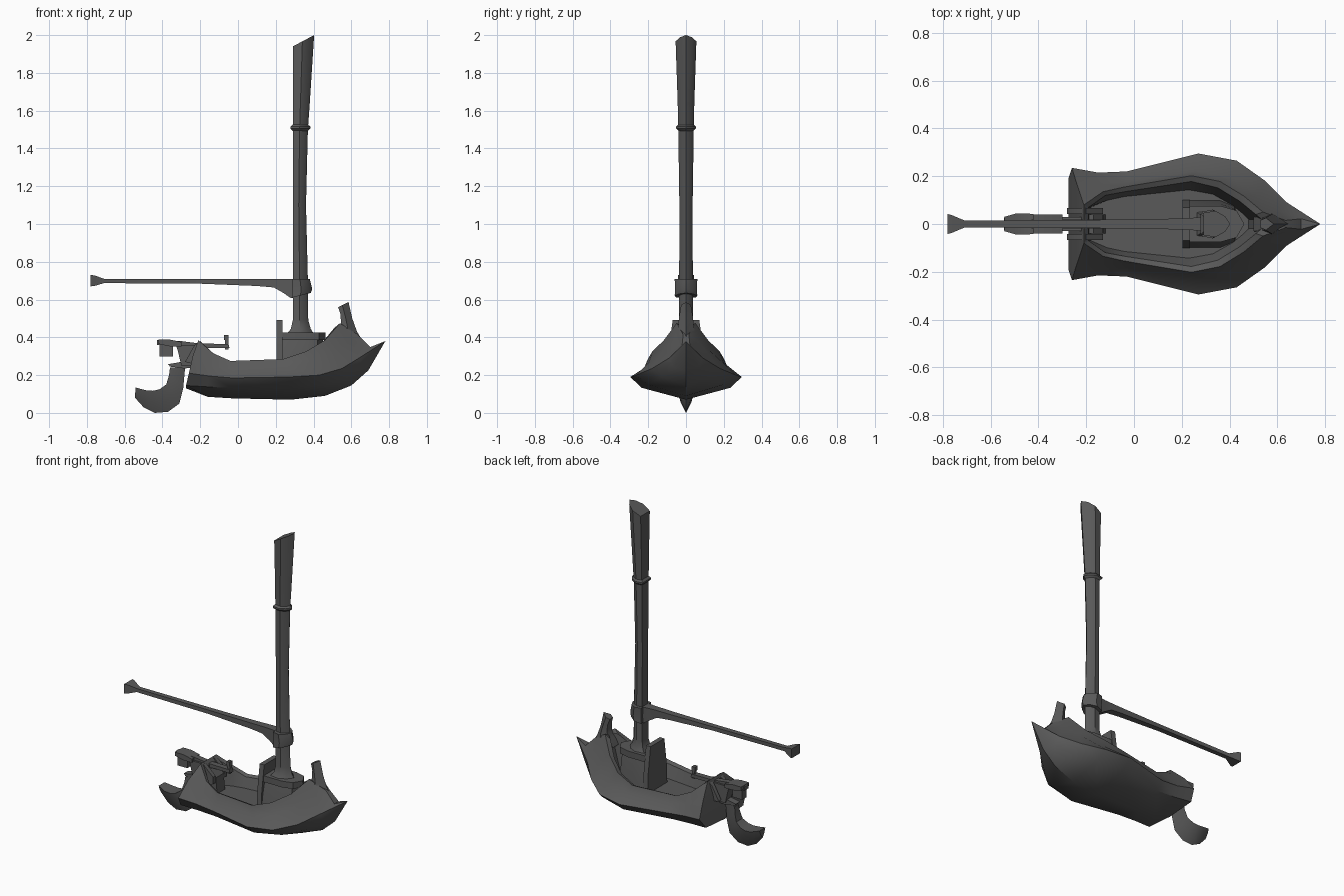
import bpy
import math

dark = bpy.data.materials.new("dark_grey")
dark.diffuse_color = (.1, .1, .1, 1)


def make(name, verts, faces):
    me = bpy.data.meshes.new(name)
    me.from_pydata(verts, [], faces)
    me.validate()
    me.materials.append(dark)
    ob = bpy.data.objects.new(name, me)
    bpy.context.collection.objects.link(ob)
    bpy.ops.object.select_all(action='DESELECT')
    ob.select_set(True)
    bpy.context.view_layer.objects.active = ob
    bpy.ops.object.mode_set(mode='EDIT')
    bpy.ops.mesh.select_all(action='SELECT')
    bpy.ops.mesh.remove_doubles(threshold=0.0005)
    bpy.ops.mesh.normals_make_consistent(inside=False)
    bpy.ops.object.mode_set(mode='OBJECT')
    bpy.ops.object.shade_smooth_by_angle(angle=math.radians(33))
    return ob


def loft(name, rings, cap=True):
    """Skin closed rings; optional end caps."""
    n = len(rings[0])
    verts = [v for r in rings for v in r]
    faces = [(i * n + j, i * n + (j + 1) % n, (i + 1) * n + (j + 1) % n, (i + 1) * n + j)
             for i in range(len(rings) - 1) for j in range(n)]
    if cap:
        last = (len(rings) - 1) * n
        faces += [tuple(range(n)), tuple(range(last, last + n))]
    return make(name, verts, faces)


def box(name, x0, x1, y, z0, z1):
    """Box symmetric across y = 0."""
    return loft(name, [[(x0, -y, z), (x1, -y, z), (x1, y, z), (x0, y, z)] for z in (z0, z1)])


def plate(name, prof, y, yc=0):
    """Side profile (x, z) extruded in y."""
    return loft(name, [[(x, yc + s * y, z) for x, z in prof] for s in (-1, 1)])


# Hull: lengthwise lines from keel, up over the rail, to the floor
keel = [(-.275, 0, .13), (-.16, 0, .085), (-.03, 0, .077), (.28, 0, .07),
        (.46, 0, .09), (.6, 0, .145), (.69, 0, .225), (.78, 0, .38)]
chine = [(-.275, .19, .145), (-.16, .18, .138), (-.03, .18, .132), (.28, .235, .133),
         (.45, .2, .15), (.58, .125, .19), (.66, .065, .24), (.78, 0, .38)]
wide = [(-.26, .235, .21), (-.15, .215, .195), (-.03, .22, .185), (.27, .295, .19),
        (.43, .265, .2), (.55, .18, .235), (.64, .09, .29), (.78, 0, .38)]
ridge = [(-.24, .17, .30), (-.14, .17, .25), (-.03, .175, .235), (.26, .222, .237),
         (.41, .195, .27), (.52, .12, .335), (.6, .06, .385), (.70, .022, .348)]
rail = [(-.21, .08, .385), (-.13, .135, .315), (-.04, .155, .275), (.24, .202, .285),
        (.36, .178, .325), (.46, .117, .385), (.54, .05, .475), (.635, .015, .415)]
inner = [(-.19, .07, .36), (-.12, .12, .3), (-.04, .135, .265), (.24, .178, .275),
         (.35, .152, .31), (.44, .097, .365), (.51, .04, .45), (.54, .015, .46)]
floor = [(-.18, .07, .2), (-.11, .1, .2), (-.04, .115, .2), (.23, .143, .2),
         (.33, .125, .2), (.41, .08, .2), (.46, .04, .21), (.48, .02, .22)]
lines = [chine, wide, ridge, rail, inner, floor]
rings = []
for i in range(8):
    half = [ln[i] for ln in lines]
    rings.append([keel[i]] + half + [(x, -y, z) for x, y, z in reversed(half)])
hull = loft("hull", rings, cap=False)
# Transom and stem caps, as strips between mirrored points
verts, faces = [], []
for r in (rings[0], rings[-1]):
    b = len(verts)
    verts += r
    faces.append((b, b + 1, b + 12))
    faces += [(b + k, b + k + 1, b + 12 - k, b + 13 - k) for k in range(1, 6)]
make("transom_and_stem", verts, faces)

# Prow post, ridged along its concave leading edge
post = []
for xb, xf, w, zb, zf in [(.50, .70, .05, .39, .347), (.525, .655, .047, .44, .39),
                          (.545, .63, .042, .475, .43), (.543, .605, .036, .52, .50),
                          (.53, .585, .026, .56, .587)]:
    xm = xb * .6 + xf * .4
    zm = zb * .6 + zf * .4
    post.append([(xb, -w * .6, zb), (xm, -w, zm), (xf, 0, zf), (xm, w, zm), (xb, w * .6, zb)])
loft("prow_post", post)


# Mast with a flat back and a ridged front
def mast_ring(xl, xr, w, zl, zr):
    pts = [(0, -.85), (.45, -1), (.8, -.6), (1, 0), (.8, .6), (.45, 1), (0, .85)]
    return [(xl + (xr - xl) * u, v * w, zl + (zr - zl) * u) for u, v in pts]


loft("mast", [mast_ring(*a) for a in [
    (.26, .40, .06, .42, .42), (.28, .385, .045, .445, .445), (.29, .372, .037, .49, .49),
    (.29, .37, .036, .7, .7), (.29, .36, .035, 1.1, 1.1), (.29, .37, .041, 1.5, 1.5),
    (.29, .38, .044, 1.64, 1.64), (.29, .403, .055, 1.94, 2.0)]])
loft("mast_ring", [mast_ring(*a) for a in [
    (.29, .37, .04, 1.493, 1.493), (.278, .383, .052, 1.505, 1.505),
    (.278, .383, .052, 1.515, 1.515), (.29, .37, .04, 1.527, 1.527)]])
loft("boom_collar", [mast_ring(*a) for a in [
    (.285, .385, .06, .61, .635), (.287, .393, .058, .65, .655), (.285, .38, .06, .71, .71)]])

# Boom with its bracket and flared end
boom = []
for x, y, zb, zt in [(-.78, .042, .67, .73), (-.76, .036, .672, .728), (-.71, .015, .687, .71),
                     (-.2, .017, .684, .709), (.1, .021, .672, .709), (.19, .023, .664, .71),
                     (.24, .025, .635, .71), (.28, .03, .608, .71), (.34, .03, .615, .71)]:
    boom.append([(x, -y, zb), (x, y, zb), (x, y, zt), (x, -y, zt)])
loft("boom", boom)

# Mast step, pointed towards the bow
step = [(.23, -1), (.36, -1), (.42, -.75), (.45, 0), (.42, .75), (.36, 1), (.23, 1)]
loft("mast_step", [[(x, y * w, z) for x, y in step]
                   for w, z in ((.10, .19), (.085, .30), (.065, .385))])
loft("mast_step_top", [[(x + (x - .3) * .08, y * .075, z) for x, y in step] for z in (.385, .425)])

# Upright tapered board behind the mast
loft("backboard", [[(x, -.10, .2), (x, -.095, .32), (x, -.07, .492),
                    (x, .07, .492), (x, .095, .32), (x, .10, .2)] for x in (.203, .235)])

# Rudder: curved blade with a sharp outer edge
outer = [(-.28, .24), (-.29, .13), (-.31, .05), (-.37, .006), (-.44, 0), (-.50, .03), (-.545, .08)]
edge = [(-.36, .24), (-.365, .2), (-.38, .15), (-.415, .125), (-.45, .117), (-.49, .12), (-.543, .135)]
blade = []
for (xo, zo), (xi, zi), w in zip(outer, edge, (.02, .025, .032, .04, .045, .045, .03)):
    xm, zm = (xo + xi) / 2, (zo + zi) / 2
    blade.append([(xo, 0, zo), (xm, -w * .65, zm), (xi, -w, zi), (xi, w, zi), (xm, w * .65, zm)])
loft("rudder_blade", blade)
plate("rudder_neck", [(-.37, .258), (-.36, .245), (-.285, .235), (-.24, .24), (-.22, .30),
                      (-.29, .285), (-.30, .27)], .022)
plate("rudder_post", [(-.30, .25), (-.23, .25), (-.19, .33), (-.2, .36), (-.33, .36), (-.32, .335)], .03)

# Tiller assembly
plate("tiller", [(-.43, .385), (-.30, .38), (-.2, .367), (-.05, .365), (-.045, .343),
                 (-.2, .345), (-.3, .355), (-.43, .36)], .018)
box("tiller_peg", -.068, -.05, .01, .335, .39)
box("tiller_peg_head", -.073, -.05, .014, .385, .412)
box("tiller_counterweight", -.415, -.345, .022, .298, .37)
plate("tiller_cap", [(-.42, .365), (-.36, .352), (-.30, .352), (-.30, .375), (-.36, .388), (-.42, .388)], .04)
for s in (-1, 1):
    plate("stern_cheek", [(-.28, .27), (-.2, .25), (-.13, .27), (-.13, .315), (-.2, .38), (-.23, .36)],
          .013, s * .055)
plate("stern_bracket", [(-.2, .2), (-.12, .2), (-.13, .3), (-.17, .345), (-.2, .345)], .04)
